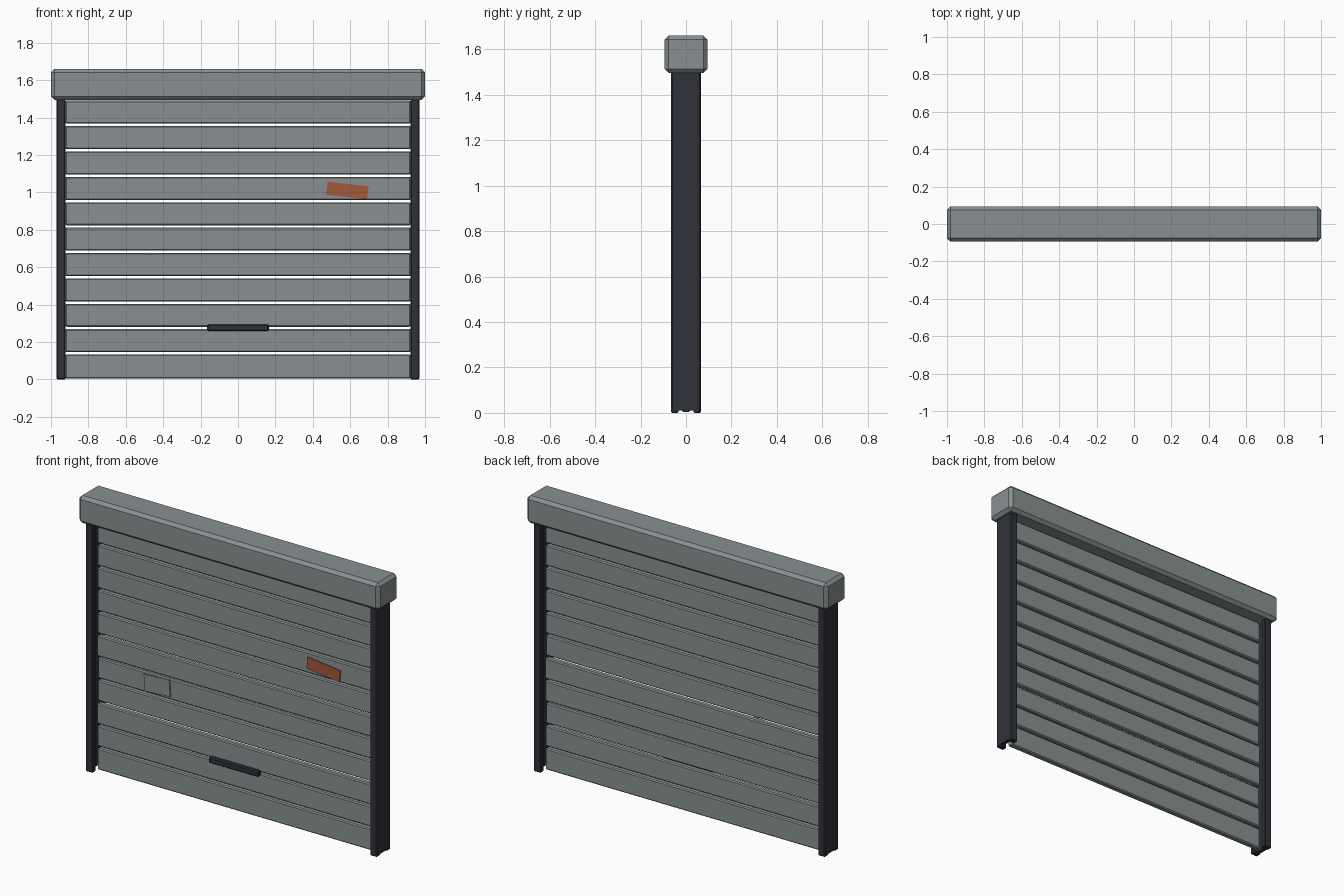
import bpy
import math

cube = bpy.data.objects.get("Cube")
if cube:
    bpy.data.objects.remove(cube, do_unlink=True)


def material(name, rgb):
    mat = bpy.data.materials.new(name)
    mat.use_nodes = True
    color = (*rgb, 1)
    mat.diffuse_color = color
    mat.node_tree.nodes["Principled BSDF"].inputs["Base Color"].default_value = color
    return mat


STEEL = material("grey_steel", (0.25, 0.28, 0.285))
DARK = material("dark_metal", (0.03, 0.03, 0.042))
RUST = material("rust_orange", (0.36, 0.1, 0.04))


def box(name, low, high, mat, bevel=0.0, tilt=0.0):
    """Box between two corners, with chamfered edges and a tilt about y."""
    center = [(a + b) / 2 for a, b in zip(low, high)]
    bpy.ops.mesh.primitive_cube_add(size=1, location=center)
    obj = bpy.context.object
    obj.name = name
    obj.scale = [b - a for a, b in zip(low, high)]
    bpy.ops.object.transform_apply(location=False, rotation=False, scale=True)
    obj.rotation_euler.y = math.radians(tilt)
    obj.data.materials.append(mat)
    if bevel:
        mod = obj.modifiers.new("chamfer", 'BEVEL')
        mod.width = bevel
        mod.segments = 1
    return obj


# Roller housing across the top
box("housing", (-1, -0.094, 1.495), (1, 0.094, 1.66), STEEL, 0.018)

# Side guide channels: outer web with front and back flanges
for side, label in ((-1, "right"), (1, "left")):
    def span(a, b):
        return sorted((side * a, side * b))

    x0, x1 = span(0.945, 0.97)
    box(label + "_rail_web", (x0, -0.06, 0.01), (x1, 0.06, 1.5), DARK)
    x0, x1 = span(0.922, 0.97)
    for face, where in ((-1, "front"), (1, "back")):
        y0, y1 = sorted((face * 0.033, face * 0.065))
        box(f"{label}_rail_{where}_flange", (x0, y0, 0), (x1, y1, 1.5), DARK, 0.005)

# Curtain of slats, a few sitting slightly out of line
COUNT, PITCH, HALF = 11, 0.1357, 0.0175
shift = {2: -0.004, 3: 0.003, 4: 0.004, 5: -0.004}
for i in range(COUNT):
    top = 0.133 + i * PITCH
    y = shift.get(i, 0)
    bottom = top - 0.123 if i else 0.004
    box(f"slat_{i + 1}", (-0.924, y - HALF, bottom), (0.924, y + HALF, top), STEEL, 0.006)

# Lift handle
box("handle", (-0.165, -0.045, 0.258), (0.165, -0.012, 0.293), DARK, 0.006)

# Repair plates on the front
box("rust_patch", (0.475, -0.024, 0.975), (0.695, -0.016, 1.045), RUST, tilt=6.5)
box("steel_patch", (-0.61, -0.021, 0.567), (-0.44, -0.012, 0.667), STEEL, tilt=-3.5)
